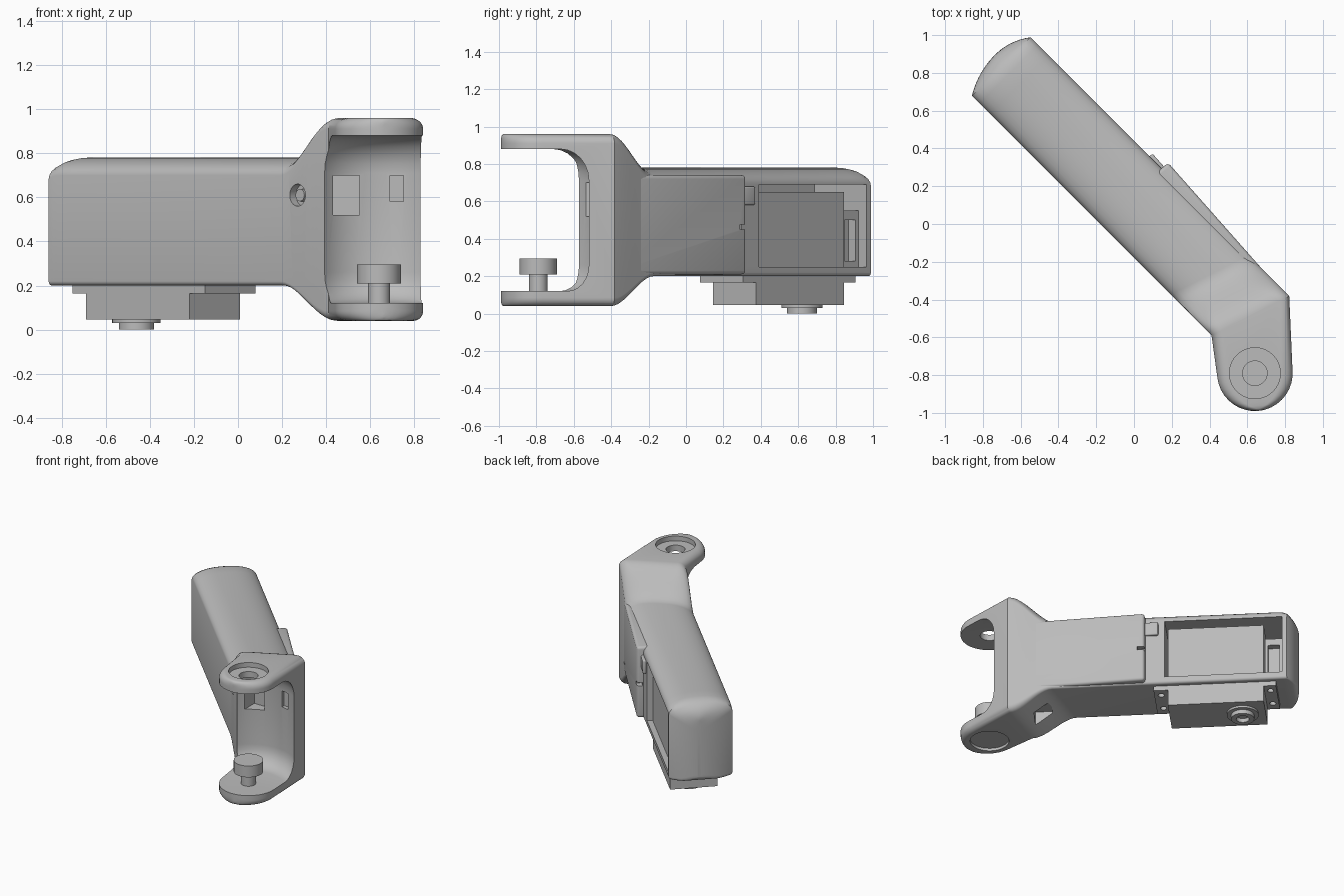
import bpy, bmesh, math
from mathutils import Matrix, Vector

if "Cube" in bpy.data.objects:
    bpy.data.objects.remove(bpy.data.objects["Cube"], do_unlink=True)

grey = bpy.data.materials.new("Plain grey")
grey.use_nodes = True
COLOUR = (0.5, 0.5, 0.5, 1)
grey.diffuse_color = COLOUR
grey.node_tree.nodes["Principled BSDF"].inputs["Base Color"].default_value = COLOUR

BODY = Matrix.Rotation(math.radians(-45), 4, "Z")   # local x runs along the arm
PIVOT = Vector((0.64, -0.79, 0))
FORK = Vector((0.1, -0.995, 0))                     # direction of the fork
ACROSS = Vector((0.995, 0.1, 0))
SHAFT = Vector((-0.764, 0.113, 0))                  # servo shaft, arm coordinates


def finish(name, bm, matrix=Matrix()):
    bmesh.ops.transform(bm, matrix=matrix, verts=bm.verts)
    bmesh.ops.recalc_face_normals(bm, faces=bm.faces)
    mesh = bpy.data.meshes.new(name)
    bm.to_mesh(mesh)
    bm.free()
    mesh.materials.append(grey)
    ob = bpy.data.objects.new(name, mesh)
    bpy.context.collection.objects.link(ob)
    return ob


def loft(name, rings):
    bm = bmesh.new()
    loops = [[bm.verts.new(p) for p in ring] for ring in rings]
    for a, b in zip(loops, loops[1:]):
        for i in range(len(a)):
            j = (i + 1) % len(a)
            bm.faces.new((a[i], a[j], b[j], b[i]))
    bm.faces.new(loops[0])
    bm.faces.new(loops[-1])
    return finish(name, bm)


def box(name, lo, hi, matrix=BODY, bevel=0):
    bm = bmesh.new()
    bmesh.ops.create_cube(bm, size=1)
    for v in bm.verts:
        v.co = [lo[i] + (v.co[i] + 0.5) * (hi[i] - lo[i]) for i in range(3)]
    if bevel:
        bmesh.ops.bevel(bm, geom=bm.edges[:], offset=bevel, segments=4,
                        profile=0.5, affect="EDGES")
    return finish(name, bm, matrix)


def rod(name, centre, r, z0, z1, matrix=Matrix()):
    bm = bmesh.new()
    bmesh.ops.create_cone(bm, cap_ends=True, segments=40, radius1=r, radius2=r, depth=z1 - z0)
    place = Matrix.Translation((centre[0], centre[1], (z0 + z1) / 2))
    return finish(name, bm, matrix @ place)


def cut(ob, cutters):
    for c in cutters:
        mod = ob.modifiers.new("cut", "BOOLEAN")
        mod.operation, mod.solver, mod.object = "DIFFERENCE", "EXACT", c
    bpy.context.view_layer.update()
    graph = bpy.context.evaluated_depsgraph_get()
    mesh = bpy.data.meshes.new_from_object(ob.evaluated_get(graph))
    ob.modifiers.clear()
    ob.data = mesh
    for c in cutters:
        bpy.data.objects.remove(c, do_unlink=True)


def section(front, back, z0, z1, rx, top, bottom):
    """Rounded upright section between two plan points."""
    width = (back - front).length
    side = (back - front) / width
    rx_low = min(max(bottom, 0.02), width * 0.49)
    rx = min(rx, width * 0.49)
    pts = []
    corners = ((width - rx, z1 - top, rx, top, 0), (rx, z1 - top, rx, top, 90),
               (rx_low, z0 + bottom, rx_low, bottom, 180),
               (width - rx_low, z0 + bottom, rx_low, bottom, 270))
    for cx, cz, ex, ez, start in corners:
        for i in range(8):
            a = math.radians(start + i * 90 / 7)
            p = front + side * (cx + ex * math.cos(a))
            pts.append((p.x, p.y, cz + ez * math.sin(a)))
    return pts


# Shell: rounded rear end, straight arm, flared neck, then round fork lobe
FRONT_V, BACK_V = -0.127, 0.311
rings = []
for deg in (2, 6, 10, 15, 20, 25, 30, 34.2):
    a = math.radians(deg)
    u, half = SHAFT.x - 0.39 * math.cos(a), 0.39 * math.sin(a)
    d = 0.39 * (1 - math.cos(a))
    mid = 0.113 - 0.021 * deg / 34.2
    rise = 0.13 * (1 - math.sqrt(1 - (1 - min(d / 0.13, 1)) ** 2))
    low = 0.03 * max(0, 1 - d / 0.03) ** 2
    rings.append(section(BODY @ Vector((u, mid - half, 0)), BODY @ Vector((u, mid + half, 0)),
                         0.2 + low, 0.78 - rise, 0.2, 0.08, 0.02))
for u in (-1.06, -1.03, -0.95):
    d = min((u + 1.154) / 0.13, 1)
    rise = 0.13 * (1 - math.sqrt(1 - (1 - d) ** 2))
    rings.append(section(BODY @ Vector((u, FRONT_V, 0)), BODY @ Vector((u, BACK_V, 0)),
                         0.2, 0.78 - rise, 0.2, 0.08, 0.02))
STEPS = 12
for i in range(STEPS + 1):
    t = i / STEPS
    k = t * t * (3 - 2 * t)
    s = 0.42 + 0.29 * t
    ends = [BODY @ Vector(((1.414 * s + 0.44 * v) / 1.34, v, 0)) for v in (FRONT_V, BACK_V)]
    rings.append(section(*ends, 0.2 - 0.16 * k, 0.78 + 0.18 * k,
                         0.2 - 0.14 * k, 0.08 - 0.03 * k, 0.02 + 0.025 * k))
for deg in (0, 10, 20, 30, 40, 50, 60, 70, 78, 84, 88):
    a = math.radians(deg)
    mid = PIVOT + FORK * 0.2 * math.sin(a)
    half = ACROSS * 0.2 * math.cos(a)
    drop = 0.03 * max(0, (deg - 60) / 28) ** 3
    rings.append(section(mid - half, mid + half, 0.04 + drop, 0.96 - drop, 0.06, 0.05, 0.045))
shell = loft("shell", rings)

# Fork gap: concave wall around the pivot, filleted into both fork arms
gap = []
levels = [(0.12 + 0.14 * (1 - math.cos(a)), 0.12 * (1 - math.sin(a)))
          for a in (math.radians(15 * i) for i in range(7))]
levels += [(0.88 - 0.17 * (1 - math.cos(a)), 0.16 * (1 - math.sin(a)))
           for a in (math.radians(90 - 15 * i) for i in range(7))]
for z, shift in levels:
    c = PIVOT + FORK * shift + Vector((0, 0, z))
    ring = [c + 0.33 * (ACROSS * math.cos(a) - FORK * math.sin(a))
            for a in (math.pi * i / 32 for i in range(33))]
    ring += [c - ACROSS * 0.33 + FORK * 0.8, c + ACROSS * 0.33 + FORK * 0.8]
    gap.append(ring)

SIDE = BODY @ Matrix.Translation((0.509, FRONT_V, 0.61)) @ Matrix.Rotation(math.pi / 2, 4, "X")
cut(shell, [
    loft("gap_cutter", gap),
    box("bay_cutter", (-1.055, -0.085, 0.25), (-0.24, 0.6, 0.69)),
    rod("top_recess_cutter", PIVOT, 0.135, 0.925, 1.1),
    rod("top_hole_cutter", PIVOT, 0.065, 0.8, 1.0),
    rod("bottom_recess_cutter", PIVOT, 0.135, -0.1, 0.06),
    rod("side_hole_cutter", (0, 0), 0.05, -0.04, 0.1, SIDE),
    box("wall_slot_cutter", (0.43, -0.6, 0.52), (0.55, -0.42, 0.7), Matrix()),
    box("wall_step_cutter", (0.69, -0.56, 0.58), (0.75, -0.44, 0.7), Matrix()),
    box("neck_slot_cutter", (0.56, 0.04, -0.1), (0.68, 0.16, 0.17)),
])
rod("side_screw", (0, 0), 0.028, -0.04, -0.015, SIDE)

# Cover plate over the back of the neck, with a small latch notch
edge = Vector((0.615, -0.695, 0))
COVER = Matrix.Translation((0.18, 0.325, 0)) @ Matrix.Rotation(math.atan2(edge.y, edge.x), 4, "Z")
cover = box("cover", (0, -0.1, 0.21), (edge.length, 0, 0.74), COVER, 0.02)
cut(cover, [box("notch_cutter", (-0.1, -0.04, 0.45), (0.05, 0.1, 0.475), COVER)])
box("cover_clip", (-0.09, -0.1, 0.58), (0.01, -0.03, 0.68), COVER, 0.01)

# Servo: case, mounting flange and hollow output shaft
box("servo_case", (-0.923, -0.053, 0.045), (-0.258, 0.272, 0.65))
flange = box("servo_flange", (-1.008, -0.053, 0.165), (-0.159, 0.272, 0.202))
cut(flange, [rod("screw_cutter", (u, SHAFT.y + v), 0.022, 0.1, 0.19, BODY)
             for u in (-0.965, -0.207) for v in (-0.09, 0.09)])
rod("shaft_collar", SHAFT, 0.11, 0.03, 0.06, BODY)
shaft = rod("servo_shaft", SHAFT, 0.08, 0, 0.05, BODY)
cut(shaft, [rod("bore_cutter", SHAFT, 0.045, -0.1, 0.035, BODY)])

# Bracket with a window between the servo and the rear wall
bracket = box("rear_bracket", (-1.06, -0.1, 0.21), (-0.93, 0.25, 0.55))
cut(bracket, [box("window_cutter", (-1.03, 0.2, 0.28), (-0.95, 0.5, 0.5))])

# Pivot screw standing on the lower fork arm
rod("pivot_stem", PIVOT, 0.05, 0.1, 0.22)
rod("pivot_head", PIVOT, 0.1, 0.21, 0.295)

# Smooth shading with crisp edges
for ob in bpy.context.scene.objects:
    ob.select_set(ob.type == "MESH")
bpy.context.view_layer.objects.active = shell
bpy.ops.object.shade_smooth_by_angle(angle=math.radians(30))
